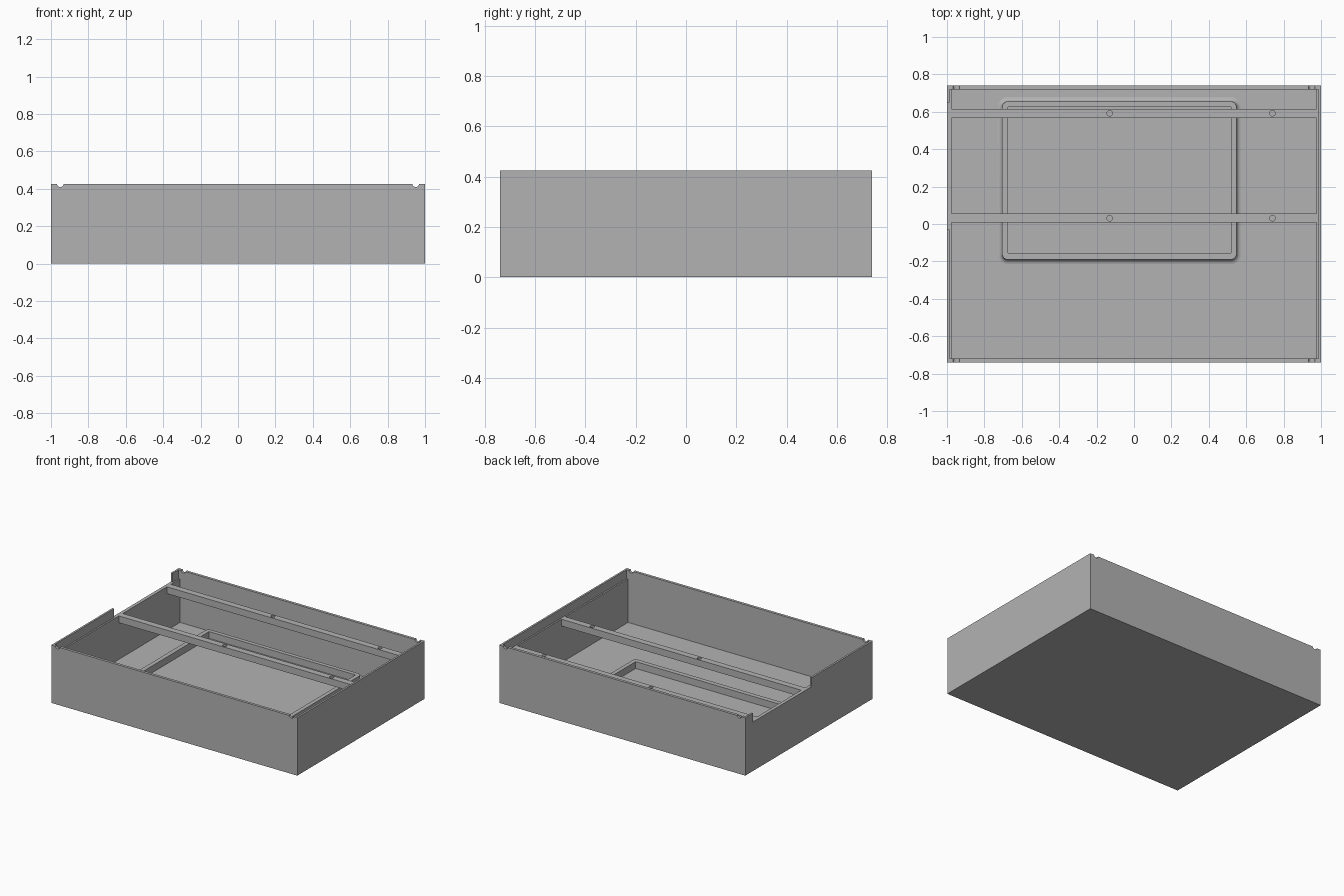
import bpy, bmesh, math
from mathutils import Vector

if "Cube" in bpy.data.objects:
    bpy.data.objects.remove(bpy.data.objects["Cube"])

grey = bpy.data.materials.new("plain_grey")
grey.diffuse_color = (0.45, 0.45, 0.45, 1)
grey.use_nodes = True
grey.node_tree.nodes["Principled BSDF"].inputs["Base Color"].default_value = grey.diffuse_color


def finish(bm, name):
    bmesh.ops.recalc_face_normals(bm, faces=bm.faces)
    mesh = bpy.data.meshes.new(name)
    bm.to_mesh(mesh)
    bm.free()
    mesh.materials.append(grey)
    obj = bpy.data.objects.new(name, mesh)
    bpy.context.collection.objects.link(obj)
    return obj


def box(name, x0, x1, y0, y1, z0, z1):
    bm = bmesh.new()
    bmesh.ops.create_cube(bm, size=1)
    for v in bm.verts:
        v.co = Vector((x0 if v.co.x < 0 else x1,
                       y0 if v.co.y < 0 else y1,
                       z0 if v.co.z < 0 else z1))
    return finish(bm, name)


def cylinder(name, loc, radius, depth, along_y=False):
    bm = bmesh.new()
    bmesh.ops.create_cone(bm, cap_ends=True, segments=24,
                          radius1=radius, radius2=radius, depth=depth)
    obj = finish(bm, name)
    obj.location = loc
    if along_y:
        obj.rotation_euler.x = math.pi / 2
    return obj


def cut(obj, cutters):
    for c in cutters:
        mod = obj.modifiers.new("cut", 'BOOLEAN')
        mod.operation, mod.solver, mod.object = 'DIFFERENCE', 'EXACT', c
    deps = bpy.context.evaluated_depsgraph_get()
    deps.update()
    mesh = bpy.data.meshes.new_from_object(obj.evaluated_get(deps))
    obj.modifiers.clear()
    obj.data = mesh
    for c in cutters:
        bpy.data.objects.remove(c)


W, D, H = 1.0, 0.74, 0.425
FLOOR, LEDGE = 0.04, 0.36

# Open case: cavity, wider upper rabbet, side notch and round rim grooves
case = box("case", -W, W, -D, D, 0, H)
cutters = [
    box("cavity", -0.975, 0.975, -0.72, 0.72, FLOOR, 0.6),
    box("rabbet", -0.986, 0.986, -0.72, 0.72, LEDGE, 0.6),
    box("side_notch", -1.1, -0.9, -0.03, 0.65, LEDGE, 0.6),
]
for x in (-0.95, 0.95):
    for y in (-D, D):
        cutters.append(cylinder("rim_groove", (x, y, H + 0.002), 0.018, 0.1, True))
cut(case, cutters)

# Two cross bars with screw holes
for y0, y1, hole_y in ((0.008, 0.055, 0.031), (0.567, 0.615, 0.592)):
    bar = box("cross_bar", -0.976, 0.976, y0, y1, 0.31, LEDGE)
    cut(bar, [cylinder("screw_hole", (x, hole_y, LEDGE), 0.015, 0.06)
              for x in (-0.13, 0.74)])


def ring(bm, x0, x1, y0, y1, r, z, n=6):
    verts = []
    corners = ((x1 - r, y1 - r), (x0 + r, y1 - r), (x0 + r, y0 + r), (x1 - r, y0 + r))
    for i, (cx, cy) in enumerate(corners):
        for k in range(n + 1):
            a = (i + k / n) * math.pi / 2
            verts.append(bm.verts.new((cx + r * math.cos(a), cy + r * math.sin(a), z)))
    return verts


# Raised floor frame: concave fillet outside, sharp corners inside
bm = bmesh.new()
X0, X1, Y0, Y1, TOP, F = -0.705, 0.548, -0.19, 0.655, 0.09, 0.025
rings = []
for k in range(6):
    a = k / 5 * math.pi / 2
    o = F * (1 - math.sin(a))
    z = FLOOR + F * (1 - math.cos(a))
    rings.append(ring(bm, X0 - o, X1 + o, Y0 - o, Y1 + o, 0.03 + o, z))
rings.append(ring(bm, X0, X1, Y0, Y1, 0.03, TOP))
for z in (TOP, FLOOR):
    rings.append(ring(bm, -0.673, 0.518, -0.155, 0.625, 0.001, z))
for a, b in zip(rings, rings[1:]):
    for i in range(len(a)):
        j = (i + 1) % len(a)
        bm.faces.new((a[i], a[j], b[j], b[i]))
frame = finish(bm, "floor_frame")
for p in frame.data.polygons:
    if p.normal.z < 0:
        frame.data.flip_normals()
        break
bpy.ops.object.select_all(action='DESELECT')
frame.select_set(True)
bpy.context.view_layer.objects.active = frame
bpy.ops.object.shade_smooth_by_angle(angle=math.radians(30))
